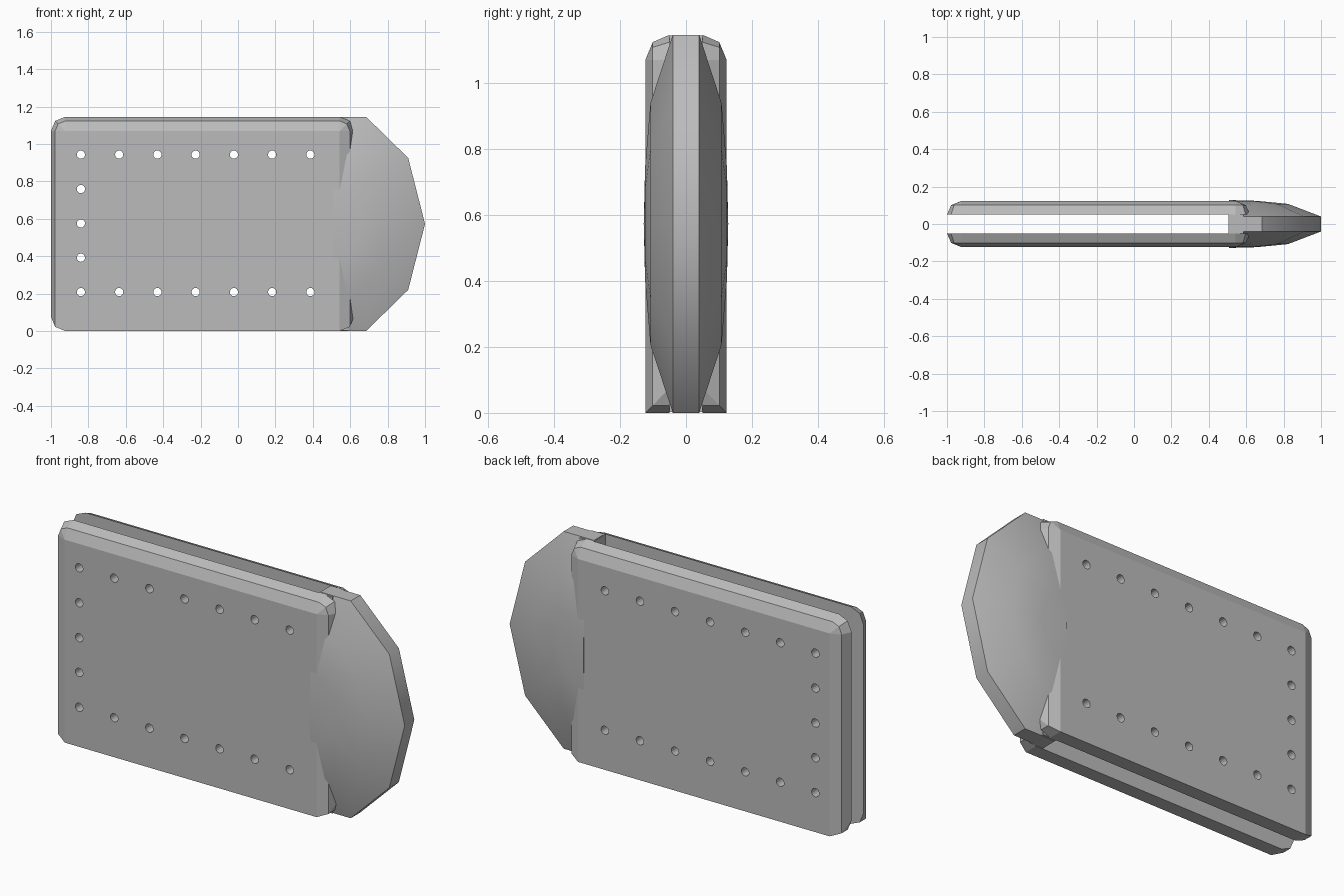
import bpy, bmesh, math

if "Cube" in bpy.data.objects:
    bpy.data.objects.remove(bpy.data.objects["Cube"])

# Overall sizes
X0, X1, H = -1.0, 0.62, 1.145
Y_IN, Y_OUT = 0.05, 0.123
R = 0.076                       # edge rounding, two segments
M = R * (1 - math.cos(math.pi / 4))

grey = bpy.data.materials.new("grey")
grey.diffuse_color = (0.5, 0.5, 0.5, 1)
grey.use_nodes = True
grey.node_tree.nodes["Principled BSDF"].inputs["Base Color"].default_value = grey.diffuse_color


def finish(name, bm):
    bmesh.ops.remove_doubles(bm, verts=bm.verts, dist=1e-4)
    bmesh.ops.recalc_face_normals(bm, faces=bm.faces)
    me = bpy.data.meshes.new(name)
    bm.to_mesh(me)
    bm.free()
    ob = bpy.data.objects.new(name, me)
    bpy.context.collection.objects.link(ob)
    me.materials.append(grey)
    return ob


def bridge(bm, a, b):
    n = len(a)
    for i in range(n):
        quad = []
        for v in (a[i], a[(i + 1) % n], b[(i + 1) % n], b[i]):
            if all((v.co - q.co).length > 1e-5 for q in quad):
                quad.append(v)
        if len(quad) > 2:
            bm.faces.new(quad)


def plate_outline(d):
    """Outline inset by d on both ends and the top; the bottom stays at z = 0."""
    r = R - d
    m = r * (1 - math.cos(math.pi / 4))
    top = [(d, H - R), (d + m, H - d - m), (R, H - d)]
    low = [(R, 0), (max(d, M), M if d <= M + 1e-6 else 0), (d, R if d == 0 else (M if d < R else 0))]
    left = [(X0 + x, z) for x, z in low + top]
    right = [(X1 - x, z) for x, z in reversed(low + top)]
    return left + right


# Hole cutter: a row along the top and bottom, a column at the free end
row = [-0.84 + i * 0.2045 for i in range(7)]
spots = [(x, z) for x in row for z in (0.208, 0.943)]
spots += [(row[0], z) for z in (0.392, 0.575, 0.759)]
bm = bmesh.new()
for x, z in spots:
    rings = []
    for y in (-0.3, 0.3):
        rings.append([bm.verts.new((x + 0.022 * math.cos(a), y, z + 0.022 * math.sin(a)))
                      for a in (i * math.tau / 16 for i in range(16))])
    bridge(bm, *rings)
    for r in rings:
        bm.faces.new(r)
cutter = finish("hole_cutter", bm)
cutter.hide_render = True
cutter.hide_viewport = True
cutter.display_type = 'WIRE'

# Side plates, rounded on the outside except along the bottom
for side, name in ((-1, "front_plate"), (1, "back_plate")):
    bm = bmesh.new()
    layers = [(Y_IN, 0), (Y_OUT - M, M), (Y_OUT, R)]
    rings = [[bm.verts.new((x, side * y, z)) for x, z in plate_outline(d)] for y, d in layers]
    for a, b in zip(rings, rings[1:]):
        bridge(bm, a, b)
    bm.faces.new(rings[0])
    last = []
    for v in rings[-1]:
        if all((v.co - q.co).length > 1e-5 for q in last):
            last.append(v)
    bm.faces.new(last)
    plate = finish(name, bm)
    mod = plate.modifiers.new("holes", 'BOOLEAN')
    mod.operation = 'DIFFERENCE'
    mod.solver = 'EXACT'
    mod.object = cutter

# Nose: faceted half outline with a flat rim and domed faces
CX, CZ = 0.508, H / 2
outline = [(CX, 0), (0.685, 0), (0.91, 0.22), (1.0, CZ), (0.91, 0.925), (0.685, H), (CX, H)]
RIM, BULGE = 0.04, 0.088
bm = bmesh.new()
arcs = {}
for side in (-1, 1):
    arcs[side] = []
    for s in (1, 0.64, 0.3, 0):
        y = side * (RIM + BULGE * math.sqrt(1 - s * s))
        arcs[side].append([bm.verts.new((CX + s * (x - CX), y, CZ + s * (z - CZ)))
                           for x, z in outline])
    for a, b in zip(arcs[side], arcs[side][1:]):
        for i in range(len(outline) - 1):
            if b is arcs[side][-1]:
                bm.faces.new((a[i], a[i + 1], b[0]))
            else:
                bm.faces.new((a[i], a[i + 1], b[i + 1], b[i]))
f, b = arcs[-1], arcs[1]
for i in range(len(outline) - 1):
    bm.faces.new((f[0][i], f[0][i + 1], b[0][i + 1], b[0][i]))
# Flat inner wall closing the nose
wall = []
for arc in (f, b[::-1]):
    low = [r[0] for r in arc]
    wall.append(low)
loop = wall[0] + wall[1]
bm.faces.new(loop[:3] + [f[3][0], b[3][0]] + loop[5:])
bm.faces.new([r[-1] for r in f[:3]] + [f[3][0], b[3][0]] + [r[-1] for r in b[2::-1]])
nose = finish("nose", bm)
bpy.context.view_layer.objects.active = nose
nose.select_set(True)
bpy.ops.object.shade_smooth_by_angle(angle=math.radians(32))
nose.select_set(False)

# Core block joining the plates to the nose
bm = bmesh.new()
bmesh.ops.create_cube(bm, size=1)
for v in bm.verts:
    v.co = (0.545 + v.co.x * 0.08, v.co.y * 2 * Y_IN, H / 2 + v.co.z * (H - 0.004))
finish("core", bm)
